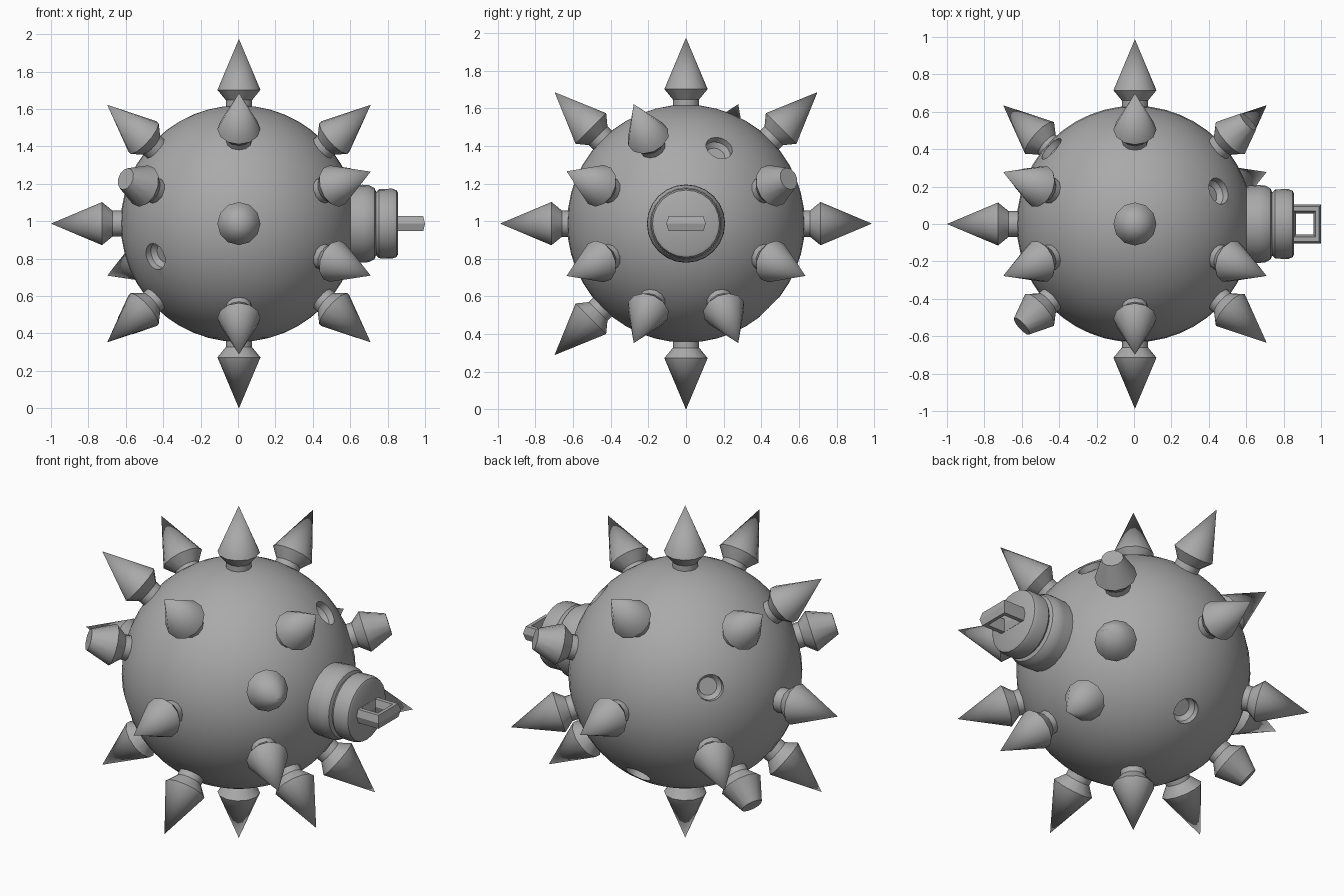
import bpy, bmesh, math
from mathutils import Vector, Matrix

cube = bpy.data.objects.get("Cube")
if cube:
    bpy.data.objects.remove(cube, do_unlink=True)

CENTER = Vector((0.005, 0, 0.987))
RADIUS = 0.632

# Single dull metal colour
metal = bpy.data.materials.new("grey_metal")
metal.use_nodes = True
GREY = (0.4, 0.4, 0.4, 1)
metal.diffuse_color = GREY
metal.node_tree.nodes["Principled BSDF"].inputs["Base Color"].default_value = GREY


def finish(ob, angle=35):
    ob.data.materials.clear()
    ob.data.materials.append(metal)
    bpy.ops.object.select_all(action="DESELECT")
    ob.select_set(True)
    bpy.context.view_layer.objects.active = ob
    bpy.ops.object.shade_smooth_by_angle(angle=math.radians(angle))
    return ob


def lathe(name, profile, direction, sides):
    """Closed solid turned from (radius, distance) points around a ray from the centre."""
    bm = bmesh.new()
    rings = []
    for r, h in profile:
        if r == 0:
            rings.append([bm.verts.new((0, 0, h))] * sides)
        else:
            rings.append([bm.verts.new((r * math.cos(a), r * math.sin(a), h))
                          for a in (math.tau * i / sides for i in range(sides))])
    for low, high in zip(rings, rings[1:]):
        for i in range(sides):
            j = (i + 1) % sides
            bm.faces.new(dict.fromkeys((low[i], low[j], high[j], high[i])))
    for ring in (rings[0], rings[-1]):
        if len(set(ring)) == sides:
            bm.faces.new(ring)
    bmesh.ops.recalc_face_normals(bm, faces=bm.faces)
    turn = Vector(direction).to_track_quat("Z", "Y").to_matrix().to_4x4()
    bm.transform(Matrix.Translation(CENTER) @ turn)
    mesh = bpy.data.meshes.new(name)
    bm.to_mesh(mesh)
    bm.free()
    ob = bpy.data.objects.new(name, mesh)
    bpy.context.collection.objects.link(ob)
    return ob


def spike(direction, broken=False, shift=0.0):
    end = [(0.06, 0.85)] if broken else [(0, 0.988)]
    profile = [(0.07, 0.56), (0.07, 0.66), (0.115, 0.715)] + end
    name = "broken_spike" if broken else "spike"
    finish(lathe(name, [(r, h + shift) for r, h in profile], direction, 12))


# Spike directions by sign: two tilted families, one ring and the main axes
signs = (-1, 1)
wide = {(x, y, z): (0.71 * x, 0.64 * y, 0.28 * z) for x in signs for y in signs for z in signs}
tall = {(x, y, z): (0.71 * x, 0.28 * y, 0.64 * z) for x in signs for y in signs for z in signs}
ring = {(0, y, z): (0, y, z) for y in signs for z in signs}
families = [
    (wide, [(-1, -1, -1), (-1, 1, 1)], [(-1, -1, 1), (1, 1, 1)]),
    (tall, [(1, 1, 1)], [(-1, 1, -1)]),
    (ring, [(0, 1, -1)], []),
]
sockets = []
for family, missing, broken in families:
    for key, direction in family.items():
        if key in missing:
            sockets.append(direction)
        else:
            spike(direction, key in broken)
for direction in ((0, 0, 1), (0, 0, -1), (0, 1, 0), (0, -1, 0)):
    spike(direction)
spike((-1, 0, 0), shift=0.017)

# Round body with empty sockets where spikes are missing
bpy.ops.mesh.primitive_uv_sphere_add(segments=48, ring_count=24, radius=RADIUS, location=CENTER)
body = bpy.context.object
body.name = "body"
for direction in sockets:
    cutter = lathe("socket_cutter", [(0.05, 0.565), (0.072, 0.59), (0.076, 0.7)], direction, 16)
    cutter.hide_render = True
    mod = body.modifiers.new("socket", "BOOLEAN")
    mod.operation = "DIFFERENCE"
    mod.solver = "EXACT"
    mod.object = cutter
    bpy.context.view_layer.objects.active = body
    bpy.ops.object.modifier_apply(modifier=mod.name)
    bpy.data.objects.remove(cutter, do_unlink=True)
finish(body)

# Stepped plug on the side
finish(lathe("plug_flange", [(0.2, 0.54), (0.208, 0.66), (0.206, 0.695), (0.19, 0.725),
                             (0.165, 0.735)], (1, 0, 0), 24))
finish(lathe("plug_cap", [(0.16, 0.7), (0.17, 0.735), (0.185, 0.75), (0.187, 0.82),
                          (0.178, 0.843), (0.165, 0.85)], (1, 0, 0), 24))

# Rectangular pull ring on the plug
bpy.ops.mesh.primitive_torus_add(major_segments=4, minor_segments=6, major_radius=1, minor_radius=0.3)
handle = bpy.context.object
handle.name = "pull_ring"
handle.data.transform(Matrix.Translation((0.913, 0, CENTER.z))
                      @ Matrix.Diagonal((0.0947, 0.114, 0.154, 1))
                      @ Matrix.Rotation(math.radians(45), 4, "Z"))
finish(handle, 20)
